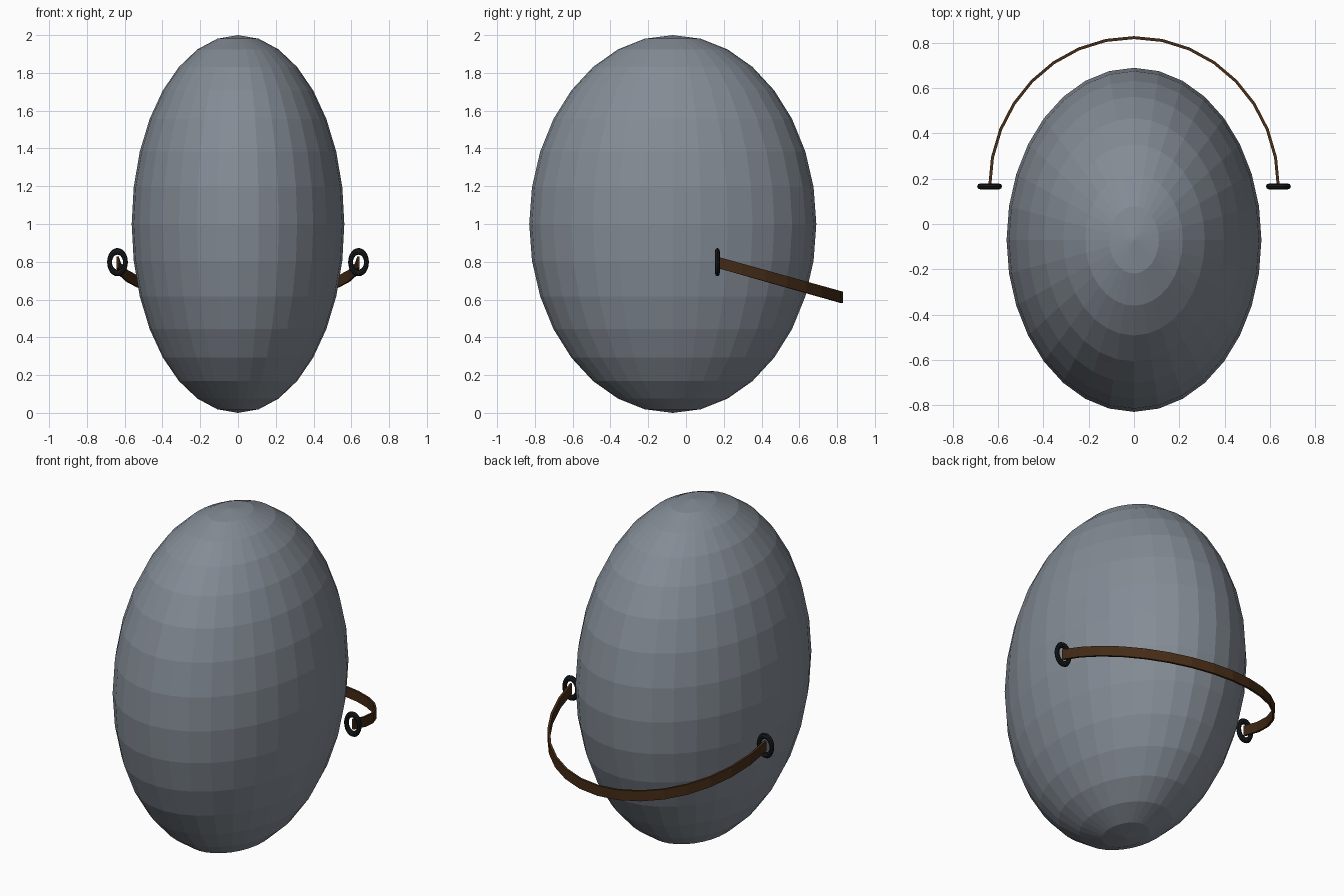
import bpy, bmesh, math

cube = bpy.data.objects.get("Cube")
if cube:
    bpy.data.objects.remove(cube, do_unlink=True)


def material(name, rgb):
    m = bpy.data.materials.new(name)
    m.use_nodes = True
    m.diffuse_color = (*rgb, 1)
    m.node_tree.nodes["Principled BSDF"].inputs["Base Color"].default_value = (*rgb, 1)
    return m


grey = material("slate grey", (0.23, 0.26, 0.30))
brown = material("dark brown leather", (0.058, 0.024, 0.008))
black = material("black metal", (0.008, 0.009, 0.01))


def finish(name, mat):
    ob = bpy.context.object
    ob.name = name
    ob.data.materials.append(mat)
    return ob


# Faceted ellipsoid body
bpy.ops.mesh.primitive_uv_sphere_add(segments=32, ring_count=16, radius=1, location=(0, -0.07, 1))
finish("body", grey).scale = (0.563, 0.76, 1)

# Oval rings at the ends of the strap
for side, label in ((1, "left"), (-1, "right")):
    bpy.ops.mesh.primitive_torus_add(major_radius=0.042, minor_radius=0.013,
                                     major_segments=24, minor_segments=8,
                                     location=(side * 0.638, 0.166, 0.798),
                                     rotation=(math.pi / 2, 0, 0))
    finish(label + "_ring", black).scale = (1, 1.36, 1)

# Flat strap: half an ellipse, dropping toward the back
bm = bmesh.new()
half_height, thickness, steps = 0.03, 0.013, 16
sections = []
for i in range(steps + 1):
    a = math.pi * i / steps
    section = []
    for offset, dz in ((0, -1), (0, 1), (-thickness, 1), (-thickness, -1)):
        x = (0.644 + offset) * math.cos(a)
        y = (0.664 + offset) * math.sin(a)
        z = 0.797 - 0.185 * math.sin(a) + dz * half_height
        section.append(bm.verts.new((x, y + 0.166, z)))
    sections.append(section)
for s, t in zip(sections, sections[1:]):
    for k in range(4):
        n = (k + 1) % 4
        bm.faces.new((s[k], s[n], t[n], t[k]))
bm.faces.new(sections[0])
bm.faces.new(sections[-1])
bmesh.ops.recalc_face_normals(bm, faces=bm.faces)
mesh = bpy.data.meshes.new("strap")
bm.to_mesh(mesh)
bm.free()
mesh.materials.append(brown)
strap = bpy.data.objects.new("strap", mesh)
bpy.context.collection.objects.link(strap)
